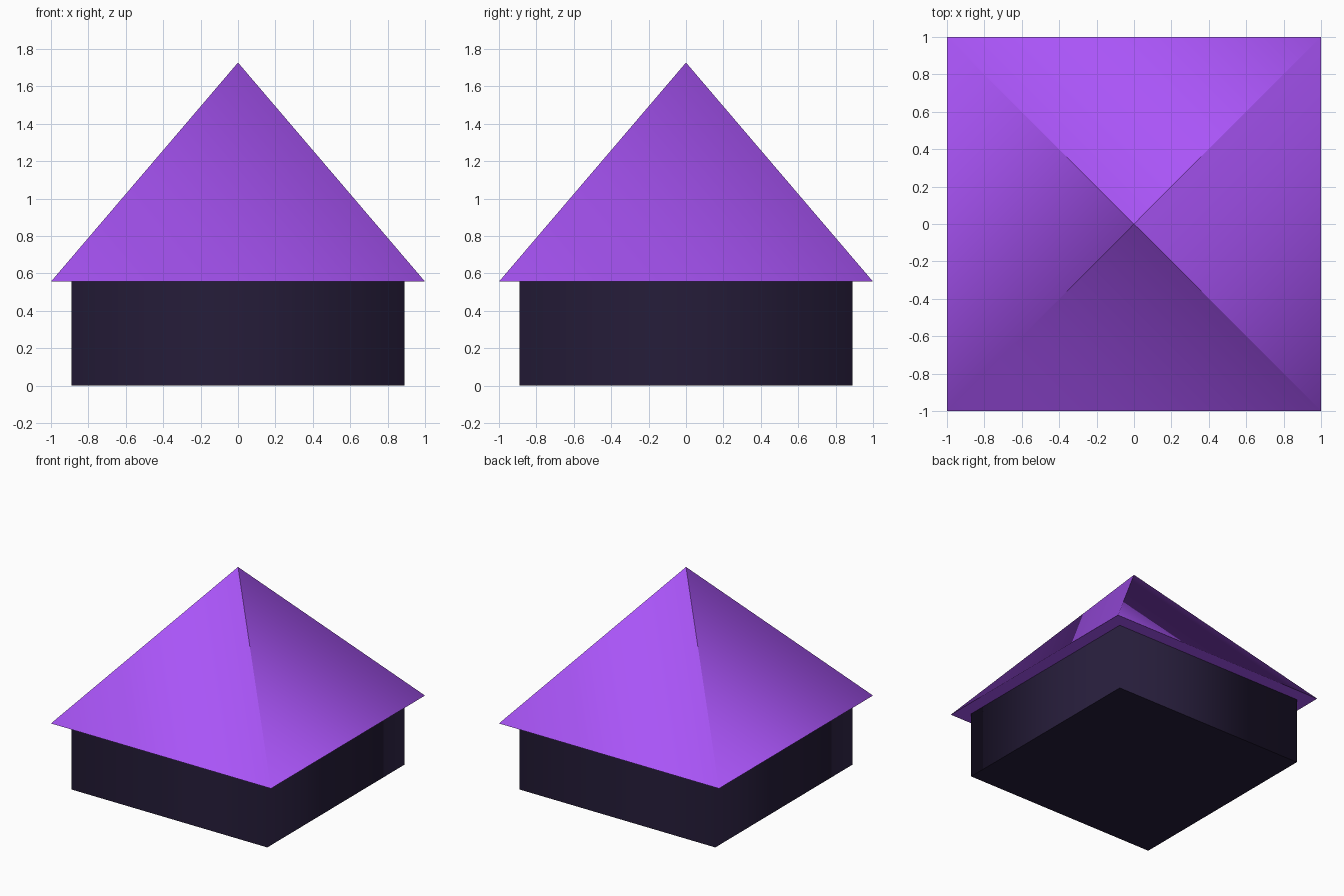
import bpy, bmesh, math
from mathutils import Matrix, Vector

if "Cube" in bpy.data.objects:
    bpy.data.objects.remove(bpy.data.objects["Cube"])


def material(name, hex_rgb):
    lin = [(int(hex_rgb[i:i + 2], 16) / 255) ** 2.2 for i in (0, 2, 4)]
    mat = bpy.data.materials.new(name)
    mat.diffuse_color = (*lin, 1)
    mat.use_nodes = True
    mat.node_tree.nodes["Principled BSDF"].inputs["Base Color"].default_value = mat.diffuse_color
    return mat


def square_solid(name, bottom, top, z0, z1, mat):
    """Four-sided cone or cylinder with softly shaded sides and flat caps."""
    bm = bmesh.new()
    turn = Matrix.Translation((0, 0, (z0 + z1) / 2)) @ Matrix.Rotation(math.pi / 4, 4, 'Z')
    bmesh.ops.create_cone(bm, cap_ends=True, segments=4, depth=z1 - z0, matrix=turn,
                          radius1=bottom * math.sqrt(2), radius2=top * math.sqrt(2))
    if top == 0:
        bmesh.ops.remove_doubles(bm, verts=bm.verts, dist=1e-4)
        bmesh.ops.dissolve_degenerate(bm, edges=bm.edges, dist=1e-4)
    bmesh.ops.recalc_face_normals(bm, faces=bm.faces)
    slope = (bottom - top) * math.sqrt(2) / (z1 - z0)

    # Round the side normals about the axis, keep the caps flat
    normals = []
    for face in bm.faces:
        face.smooth = True
        for loop in face.loops:
            co = loop.vert.co
            if abs(face.normal.z) > 0.99:
                normals.append(face.normal.copy())
                continue
            if co.xy.length < 1e-4:
                co = loop.link_loop_prev.vert.co
            radial = co.xy.normalized()
            normals.append(Vector((radial.x, radial.y, slope)).normalized())
    mesh = bpy.data.meshes.new(name)
    bm.to_mesh(mesh)
    bm.free()
    mesh.normals_split_custom_set(normals)
    mesh.materials.append(mat)
    obj = bpy.data.objects.new(name, mesh)
    bpy.context.collection.objects.link(obj)
    return obj


# Dark square walls
square_solid("walls", 0.889, 0.889, 0, 0.556, material("dark_violet", "2A223C"))

# Overhanging pyramid roof
square_solid("roof", 1.0, 0, 0.556, 1.727, material("purple", "A855F7"))
